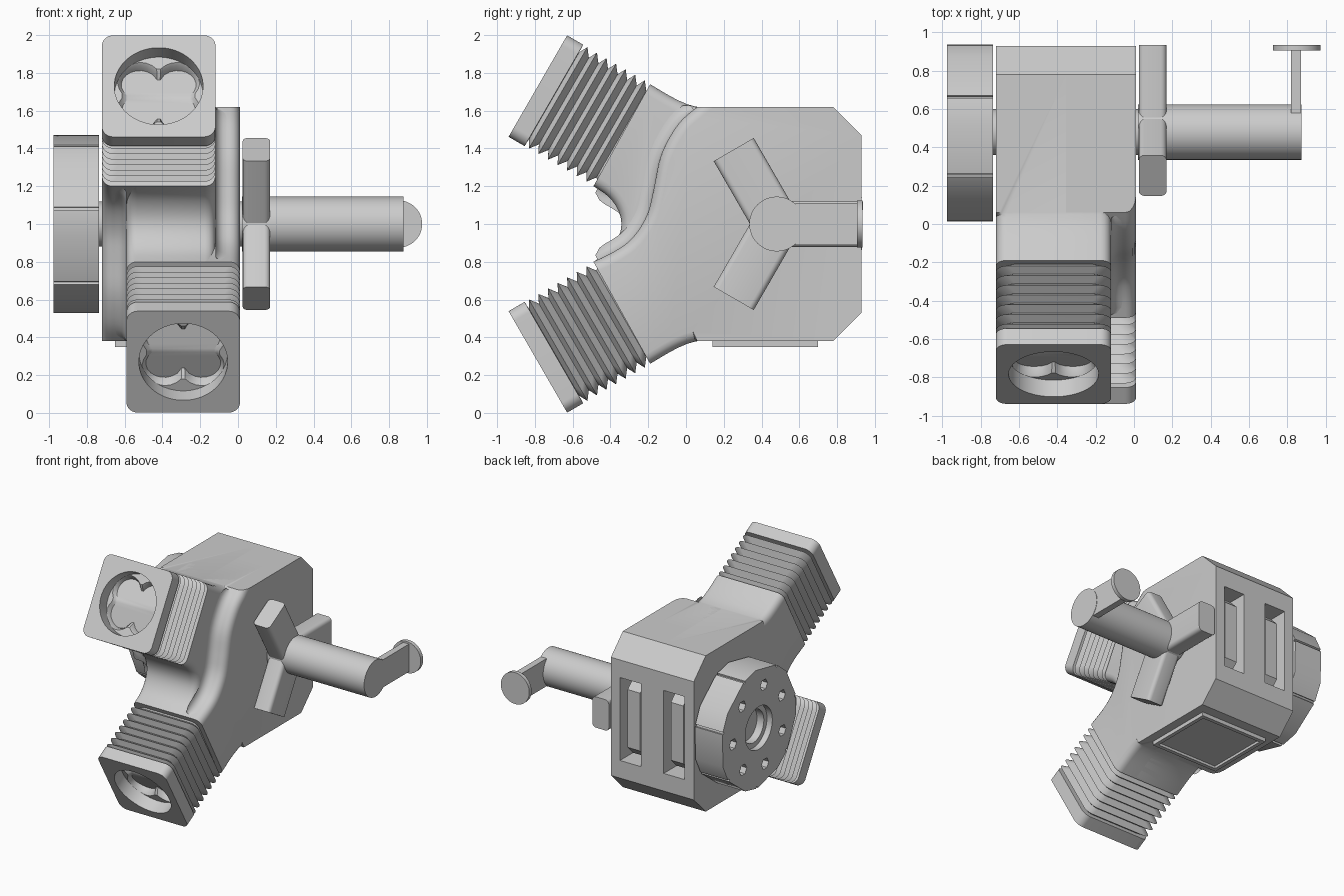
import bpy, bmesh, math
from mathutils import Vector, Matrix

if "Cube" in bpy.data.objects:
    bpy.data.objects.remove(bpy.data.objects["Cube"])

CX, CY, CZ = -0.355, 0.48, 1.0      # crankcase middle, crankshaft axis


def finish(bm, name, angle=30):
    bmesh.ops.recalc_face_normals(bm, faces=bm.faces)
    me = bpy.data.meshes.new(name)
    bm.to_mesh(me)
    bm.free()
    ob = bpy.data.objects.new(name, me)
    bpy.context.collection.objects.link(ob)
    smooth(ob, angle)
    return ob


def smooth(ob, angle=30):
    bpy.ops.object.select_all(action='DESELECT')
    ob.select_set(True)
    bpy.context.view_layer.objects.active = ob
    bpy.ops.object.shade_smooth_by_angle(angle=math.radians(angle))


def prism_bm(pts, x0, x1):
    """Extrude a (y, z) outline along x."""
    bm = bmesh.new()
    a = [bm.verts.new((x0, y, z)) for y, z in pts]
    b = [bm.verts.new((x1, y, z)) for y, z in pts]
    bm.faces.new(a)
    bm.faces.new(b)
    for i in range(len(pts)):
        j = (i + 1) % len(pts)
        bm.faces.new((a[i], a[j], b[j], b[i]))
    bmesh.ops.recalc_face_normals(bm, faces=bm.faces)
    return bm


def prism(name, pts, x0, x1):
    return finish(prism_bm(pts, x0, x1), name)


def box(name, x, y, z):
    return prism(name, [(y[0], z[0]), (y[1], z[0]), (y[1], z[1]), (y[0], z[1])], *x)


def circle(r, n, y=CY, z=CZ, start=0.0):
    return [(y + r * math.cos(start + math.tau * i / n),
             z + r * math.sin(start + math.tau * i / n)) for i in range(n)]


def cut(ob, cutters):
    bpy.context.view_layer.objects.active = ob
    for c in cutters:
        m = ob.modifiers.new("cut", 'BOOLEAN')
        m.object, m.solver = c, 'EXACT'
        bpy.ops.object.modifier_apply(modifier=m.name)
        bpy.data.objects.remove(c)
    smooth(ob)


def curve(pts, n=5):
    """Smooth curve through a few points (Catmull-Rom)."""
    p = [Vector(q) for q in [pts[0]] + pts + [pts[-1]]]
    out = []
    for i in range(1, len(p) - 2):
        for k in range(n):
            t = k / n
            out.append(0.5 * (2 * p[i] + (p[i + 1] - p[i - 1]) * t
                       + (2 * p[i - 1] - 5 * p[i] + 4 * p[i + 1] - p[i + 2]) * t * t
                       + (3 * p[i] - p[i - 1] - 3 * p[i + 1] + p[i + 2]) * t ** 3))
    return [tuple(v) for v in out] + [pts[-1]]


# Crankcase outlines (z relative to the crank axis)
neck = curve([(.06, .62), (0, .637), (-.08, .675), (-.19, .74)], 4)
saddle = curve([(-.49, .2), (-.41, .145), (-.36, .075), (-.342, 0),
                (-.36, -.075), (-.41, -.145), (-.49, -.2)], 3)
low_neck = [(y, -z) for y, z in reversed(neck)]
s_curve = curve([(.06, .62), (-.04, .53), (-.13, .37), (-.17, .19),
                 (-.205, .05), (-.28, -.07), (-.37, -.14), (-.49, -.2)], 4)
full = [(.5, .62)] + neck + saddle + low_neck + [(.5, -.62)]
stepped = [(.93, .47), (.78, .62)] + s_curve + low_neck + [(.78, -.62), (.93, -.47)]


def case_half(name, pts, depth):
    bm = prism_bm(pts, 0, depth)
    edges = [e for e in bm.edges
             if all(v.co.x > depth - .001 and v.co.y < .065 for v in e.verts)
             and e.calc_length() < .4]
    bmesh.ops.bevel(bm, geom=edges, offset=.055, segments=4, profile=.5, affect='EDGES')
    return finish(bm, name)


def step_fillet():
    bm = bmesh.new()
    rows = []
    n = len(s_curve)
    for i, (y, z) in enumerate(s_curve):
        a, b = s_curve[max(i - 1, 0)], s_curve[min(i + 1, n - 1)]
        d = Vector((b[0] - a[0], b[1] - a[1])).normalized()
        r = .06 * min(1, 4 * math.sin(math.pi * i / (n - 1)))
        row = []
        for k in range(6):
            t = k / 5 * math.pi / 2
            o, h = r * (1 - math.sin(t)), r * (1 - math.cos(t))
            row.append(bm.verts.new((.235 + h, y + d.y * o, z - d.x * o)))
        rows.append(row)
    for i in range(1, n - 2):
        for k in range(5):
            bm.faces.new((rows[i][k], rows[i + 1][k], rows[i + 1][k + 1], rows[i][k + 1]))
    return finish(bm, "case_step_fillet", 60)


case = case_half("crankcase_half", stepped, .365)
cut(case, [box("slot_cutter", (.1, .285), (.70, 1.1), (-.33, .33))])
# Each half is repeated by turning it half a turn about y
for ob in (case, case_half("cylinder_base", full, .235), step_fillet()):
    twin = ob.copy()
    bpy.context.collection.objects.link(twin)
    twin.name = ob.name + "_left"
    ob.location = twin.location = (CX, 0, CZ)
    twin.rotation_euler.y = math.pi

# Bars inside the two rear slots
bar = [(.68, .7), (.82, .7), (.89, .77), (.89, 1.23), (.82, 1.3), (.68, 1.3)]
for s in (-1, 1):
    c = CX + s * .19
    prism("slot_bar", bar, c - .055, c + .055)


# Finned cylinders with bore and valve recess, lofted along their axis
N = 48


def rounded_rect(inset):
    out, r = [], .06
    for i in range(N):
        c, j = divmod(i, 12)
        t = math.pi / 2 * (c + j / 11)
        sx, sy = (1, -1, -1, 1)[c], (1, 1, -1, -1)[c]
        out.append((sx * (.30 - inset - r) + r * math.cos(t),
                    sy * (.31 - inset - r) + r * math.sin(t)))
    return out


def ring(r):
    return circle(r, N, 0, 0, math.pi / N)


def lobes(r):
    """Outline of four overlapping valve circles."""
    out = []
    for x, y in ring(1):
        p = abs(x) * .1 + abs(y) * .085
        d = p + math.sqrt(max(r * r - (.1 ** 2 + .085 ** 2 - p * p), 0))
        out.append((x * d, y * d))
    return out


def cylinder(name, xc, s):
    axis, v = Vector((0, -math.cos(math.pi / 6), .5 * s)), Vector((0, .5, .866 * s))
    o = Vector((xc, CY, CZ))
    levels = [(rounded_rect(.01), .90)]
    for k in range(7):
        d = .95 + k * .0585
        levels += [(rounded_rect(.045), d), (rounded_rect(0), d + .035)]
    levels += [(rounded_rect(.045), 1.36), (rounded_rect(0), 1.362), (rounded_rect(0), 1.46),
               (ring(.235), 1.46), (ring(.235), 1.36), (lobes(.118), 1.36), (lobes(.108), 1.345)]
    bm = bmesh.new()

    def add(pts, f):
        return [bm.verts.new(o + Vector((a, 0, 0)) + v * b + axis * f(b)) for a, b in pts]
    rings = [add(p, lambda b, d=d: d) for p, d in levels]
    rings.append(add(lobes(.098), lambda b: 1.34 - .18 * abs(b)))
    for p, q in zip(rings, rings[1:]):
        for i in range(N):
            j = (i + 1) % N
            bm.faces.new((p[i], p[j], q[j], q[i]))
    bm.faces.new(rings[0])
    last, half = rings[-1], N // 2
    for i in range(-half // 2, half // 2 - 1):     # ridged piston crown
        m, m2 = last[(half - 1 - i) % N], last[(half - 2 - i) % N]
        bm.faces.new((last[i], last[i + 1], m2, m))
    finish(bm, name)


cylinder("upper_cylinder", -.42, 1)
cylinder("lower_cylinder", -.29, -1)

# Crankshaft and output shaft
prism("crankshaft", circle(.12, 48), -.80, .05)
prism("output_shaft", circle(.145, 48), .02, .875)

# Three-armed hub
for k in range(3):
    bm = prism_bm([(0, -.1225), (.455, -.1225), (.455, .1225), (0, .1225)], .025, .17)
    edges = [e for e in bm.edges if abs(e.verts[0].co.y - e.verts[1].co.y) > .4]
    bmesh.ops.bevel(bm, geom=edges, offset=.03, segments=4, profile=.5, affect='EDGES')
    bm.transform(Matrix.Translation((0, CY, CZ)) @ Matrix.Rotation(math.tau * k / 3, 4, 'X'))
    finish(bm, "hub_arm")

# Crank lever and its round pad
box("lever", (.82, .872), (.58, .92), (.89, 1.11))
bm = bmesh.new()
bmesh.ops.create_cone(bm, cap_ends=True, segments=48, radius1=.125, radius2=.125, depth=.03,
                      matrix=Matrix.Translation((.85, .92, CZ)) @ Matrix.Rotation(math.pi / 2, 4, 'X'))
finish(bm, "lever_pad")

# Flywheel with seven notched segments, hex holes and a stepped hub
outline = []
for k in range(7):
    for deg, r in ((34, .472), (66, .472), (66.3, .458), (68, .458), (68.3, .472)):
        t = math.radians(deg) + math.tau * k / 7
        outline.append((CY + r * math.cos(t), CZ + r * math.sin(t)))
wheel = prism("flywheel", outline, -.977, -.735)
cutters = [prism("hub_cutter", circle(.17, 48), -1.1, -.93),
           prism("hub_deep_cutter", circle(.13, 48), -1.1, -.87)]
for y, z in circle(.325, 7, start=math.radians(50)):
    cutters.append(prism("hex_cutter", circle(.045, 6, y, z), -1.1, -.91))
cut(wheel, cutters)

# Plain framed plate underneath
plate = box("bottom_plate", (-.65, -.06), (.14, .70), (.35, .40))
cut(plate, [box("plate_cutter", (-.62, -.09), (.17, .67), (.2, .37))])
